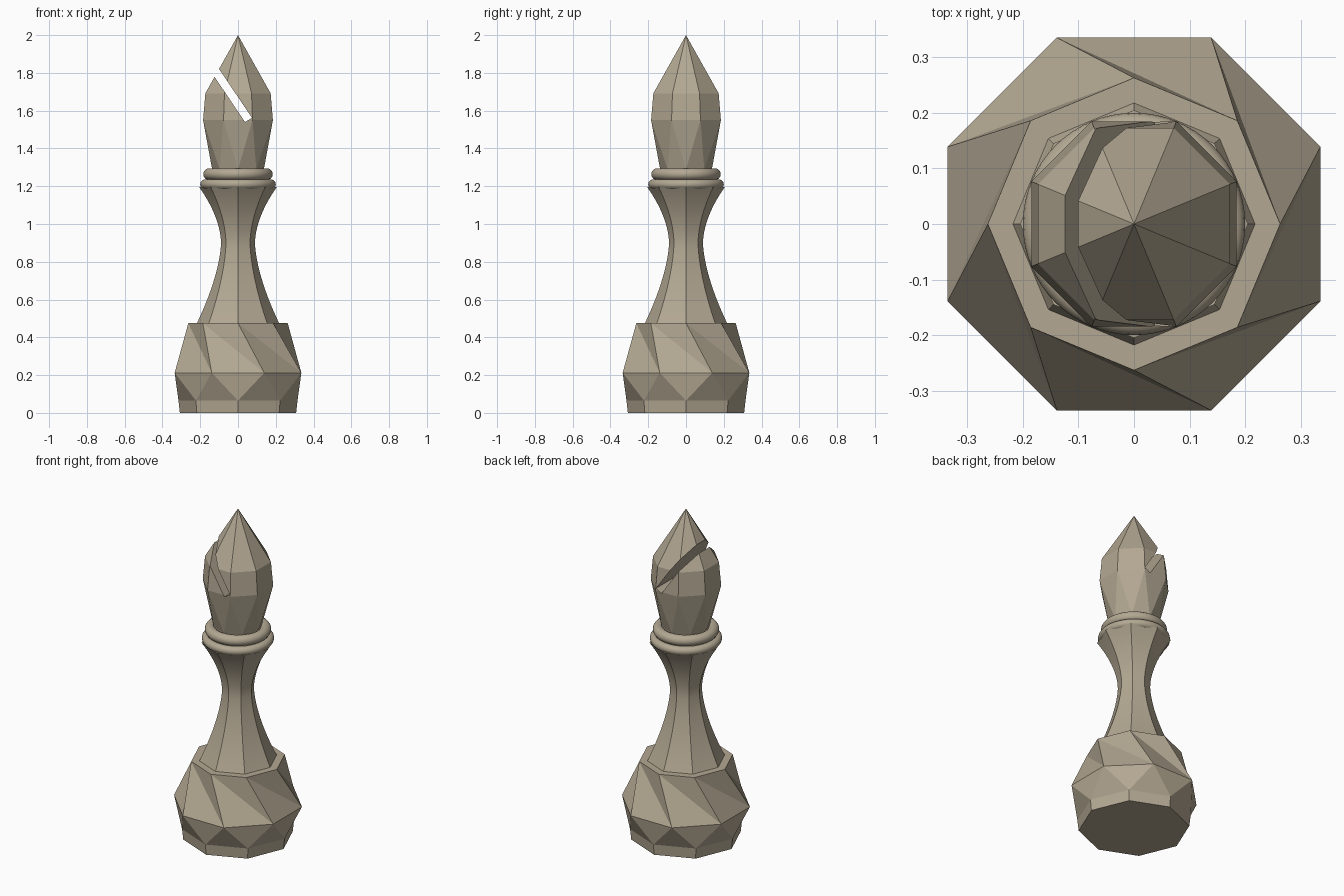
import bpy, bmesh, math

if "Cube" in bpy.data.objects:
    bpy.data.objects.remove(bpy.data.objects["Cube"])

tan = bpy.data.materials.new("warm stone")
tan.diffuse_color = (0.45, 0.39, 0.29, 1)
tan.use_nodes = True
tan.node_tree.nodes["Principled BSDF"].inputs["Base Color"].default_value = tan.diffuse_color
N = 8


def finish(name, bm):
    bmesh.ops.recalc_face_normals(bm, faces=bm.faces)
    me = bpy.data.meshes.new(name)
    bm.to_mesh(me)
    bm.free()
    ob = bpy.data.objects.new(name, me)
    bpy.context.collection.objects.link(ob)
    me.materials.append(tan)
    return ob


def ring(bm, r, z, deg=0.0):
    return [bm.verts.new((r * math.cos(math.radians(deg + 45 * i)),
                          r * math.sin(math.radians(deg + 45 * i)), z)) for i in range(N)]


def straight(bm, a, b):
    for i in range(N):
        j = (i + 1) % N
        bm.faces.new((a[i], a[j], b[j], b[i]))


def triangles(bm, a, b, shift=0):
    # triangle band: each edge of a meets one corner of b, and the reverse
    for i in range(N):
        j = (i + 1) % N
        k, m = (i + shift) % N, (i + shift + 1) % N
        bm.faces.new((a[i], a[j], b[m]))
        bm.faces.new((a[i], b[m], b[k]))


def smooth(ob):
    bpy.ops.object.select_all(action='DESELECT')
    ob.select_set(True)
    bpy.context.view_layer.objects.active = ob
    bpy.ops.object.shade_smooth_by_angle(angle=math.radians(30))


# faceted, twisted base
bm = bmesh.new()
foot = ring(bm, 0.308, 0)
lip = ring(bm, 0.315, 0.065)
belly = ring(bm, 0.363, 0.212, 22.5)
rim = ring(bm, 0.263, 0.475)
bm.faces.new(foot)
straight(bm, foot, lip)
triangles(bm, lip, belly, -1)
triangles(bm, belly, rim, -1)
bm.faces.new(rim)
finish("base", bm)

# curved eight-sided stem
bm = bmesh.new()
steps, waist = 32, 0.9
prev = None
for s in range(steps + 1):
    z = 0.46 + (1.195 - 0.46) * s / steps
    if z < waist:
        r = 0.09 + 0.135 * ((waist - z) / 0.44) ** 1.6
    else:
        r = 0.09 + 0.115 * ((z - waist) / 0.295) ** 1.8
    cur = ring(bm, r, z)
    if prev:
        straight(bm, prev, cur)
    else:
        bm.faces.new(cur)
    prev = cur
bm.faces.new(prev)
smooth(finish("stem", bm))

# two rounded collar rings
for name, R, r, z in (("lower_collar", 0.174, 0.026, 1.210), ("upper_collar", 0.153, 0.031, 1.264)):
    bpy.ops.mesh.primitive_torus_add(major_segments=64, minor_segments=16,
                                     major_radius=R, minor_radius=r, location=(0, 0, z))
    ob = bpy.context.object
    ob.name = name
    ob.data.materials.append(tan)
    smooth(ob)

# faceted head with pointed tip
bm = bmesh.new()
low = ring(bm, 0.137, 1.25)
neck = ring(bm, 0.137, 1.29)
wide = ring(bm, 0.2, 1.55, 22.5)
shoulder = ring(bm, 0.187, 1.692, 22.5)
tip = bm.verts.new((0, 0, 2))
bm.faces.new(low)
straight(bm, low, neck)
triangles(bm, neck, wide, -1)
straight(bm, wide, shoulder)
for i in range(N):
    bm.faces.new((shoulder[i], shoulder[(i + 1) % N], tip))
head = finish("head", bm)

# slanted slot through the head
bm = bmesh.new()
section = [(0.037, 1.54), (0.074, 1.562), (-0.30, 2.117), (-0.337, 2.095)]
front = [bm.verts.new((x, -0.4, z)) for x, z in section]
back = [bm.verts.new((x, 0.4, z)) for x, z in section]
bm.faces.new(front)
bm.faces.new(back)
for i in range(4):
    j = (i + 1) % 4
    bm.faces.new((front[i], front[j], back[j], back[i]))
cutter = finish("slot_cutter", bm)
cutter.hide_render = True
mod = head.modifiers.new("slot", 'BOOLEAN')
mod.operation = 'DIFFERENCE'
mod.solver = 'EXACT'
mod.object = cutter
bpy.context.view_layer.objects.active = head
bpy.ops.object.modifier_apply(modifier=mod.name)
bpy.data.objects.remove(cutter)
